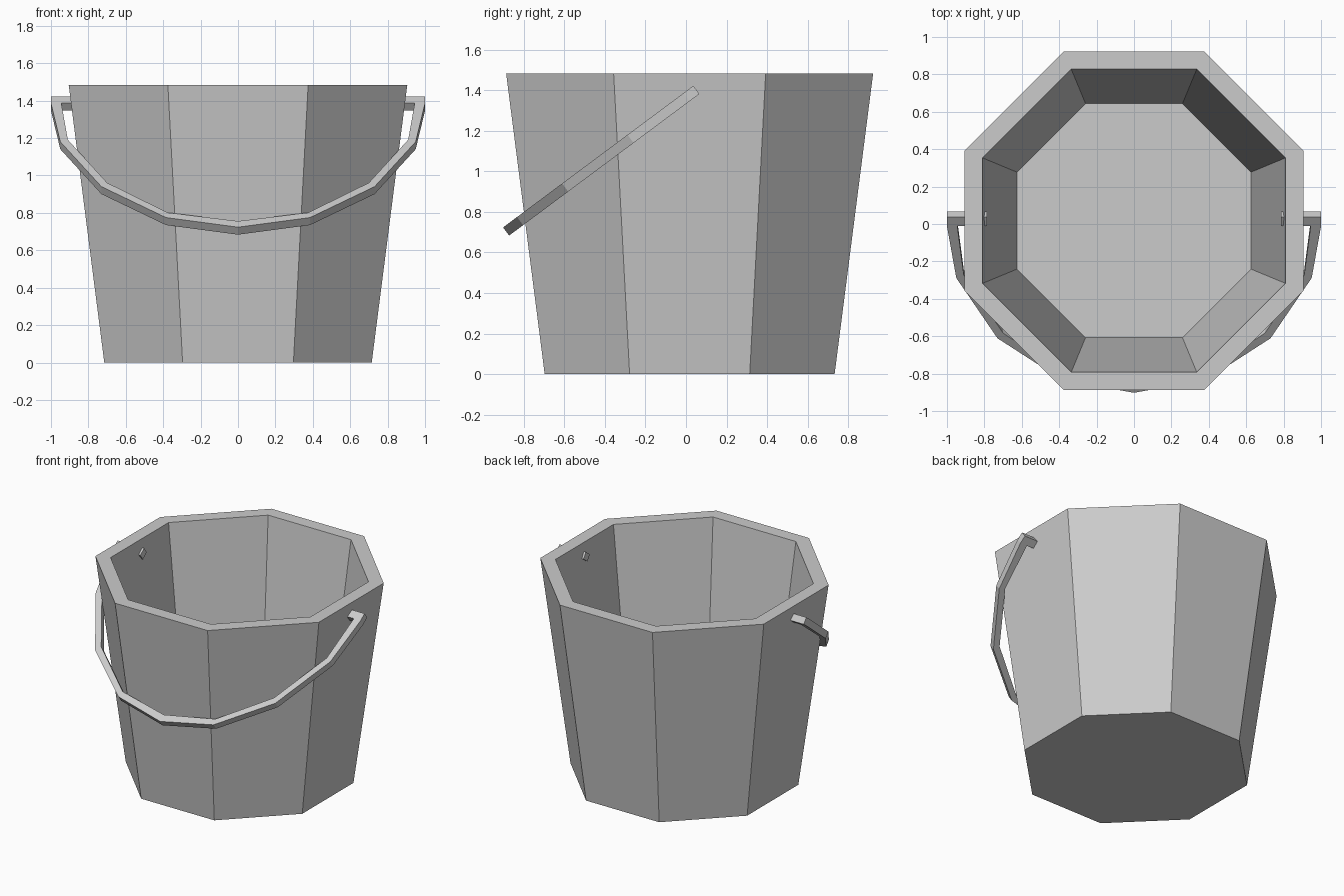
import bpy, bmesh, math
from mathutils import Vector

if "Cube" in bpy.data.objects:
    bpy.data.objects.remove(bpy.data.objects["Cube"])


def make_object(name, bm):
    bmesh.ops.recalc_face_normals(bm, faces=bm.faces[:])
    mesh = bpy.data.meshes.new(name)
    bm.to_mesh(mesh)
    bm.free()
    obj = bpy.data.objects.new(name, mesh)
    bpy.context.collection.objects.link(obj)
    return obj


# Bucket: octagonal rings (apothem, height) from outer base over the rim to the inner floor
SIDES, CENTRE_Y = 8, 0.018
profile = [(0.715, 0.0), (0.905, 1.483), (0.81, 1.483), (0.626, 0.045)]
bm = bmesh.new()
rings = []
for apothem, z in profile:
    r = apothem / math.cos(math.pi / SIDES)
    angles = [(i + 0.5) * 2 * math.pi / SIDES for i in range(SIDES)]
    rings.append([bm.verts.new((r * math.cos(a), CENTRE_Y + r * math.sin(a), z)) for a in angles])
for a, b in zip(rings, rings[1:]):
    for i in range(SIDES):
        j = (i + 1) % SIDES
        bm.faces.new((a[i], a[j], b[j], b[i]))
bm.faces.new(rings[0])
bm.faces.new(rings[-1])
make_object("bucket", bm)

# Handle: flat bow with pegs through the wall, drawn in its own tilted plane (x, distance along tilt)
outer = [(0.785, 0.0), (1.0, 0.0), (1.0, 0.06), (0.95, 0.405), (0.73, 0.807), (0.385, 1.084), (0.0, 1.17)]
inner = [(0.0, 1.116), (0.375, 1.04), (0.70, 0.772), (0.91, 0.387), (0.945, 0.057), (0.785, 0.057)]


def mirrored(points):
    return [(-x, v) for x, v in reversed(points) if x > 0]


outline = outer + mirrored(outer) + mirrored(inner) + inner
along = Vector((0, -0.802, -0.597))
normal = Vector((0, -0.597, 0.802))
start = Vector((0, 0.066, 1.382))
bm = bmesh.new()
face = bm.faces.new([bm.verts.new(Vector((x, 0, 0)) + start + along * v) for x, v in outline])
ext = bmesh.ops.extrude_face_region(bm, geom=[face], use_keep_orig=True)
moved = [g for g in ext["geom"] if isinstance(g, bmesh.types.BMVert)]
bmesh.ops.translate(bm, verts=moved, vec=normal * 0.05)
make_object("handle", bm)
